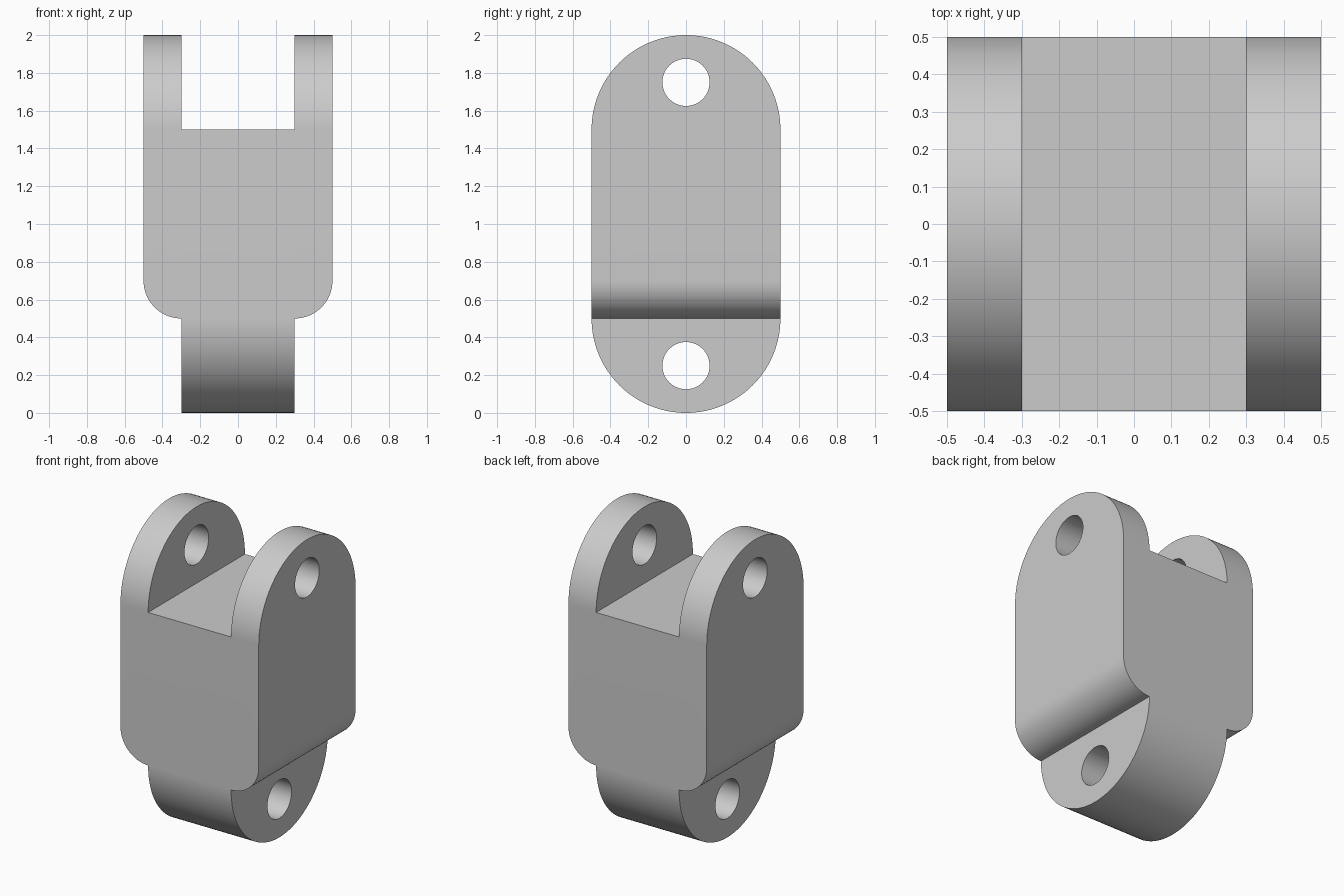
import bpy
import bmesh
from math import cos, sin, pi
from mathutils import Vector

cube = bpy.data.objects.get("Cube")
if cube:
    bpy.data.objects.remove(cube, do_unlink=True)

grey = bpy.data.materials.new("light grey")
grey.use_nodes = True
grey.diffuse_color = (0.6, 0.6, 0.6, 1)
grey.node_tree.nodes["Principled BSDF"].inputs["Base Color"].default_value = (0.6, 0.6, 0.6, 1)


def arc(cx, cz, radius, start, end, steps):
    """Points along a circular arc, both ends included."""
    angles = [start + (end - start) * i / steps for i in range(steps + 1)]
    return [(cx + radius * cos(a), cz + radius * sin(a)) for a in angles]


def prism(name, outline, axis, half):
    """Extrude an outline, drawn in (across, z), along the x or y axis."""
    bm = bmesh.new()
    place = (lambda u, z: (-half, u, z)) if axis == "x" else (lambda u, z: (u, -half, z))
    face = bm.faces.new([bm.verts.new(place(u, z)) for u, z in outline])
    ext = bmesh.ops.extrude_face_region(bm, geom=[face])
    shift = Vector((2 * half, 0, 0) if axis == "x" else (0, 2 * half, 0))
    bmesh.ops.translate(bm, vec=shift,
                        verts=[g for g in ext["geom"] if isinstance(g, bmesh.types.BMVert)])
    bmesh.ops.recalc_face_normals(bm, faces=bm.faces)
    mesh = bpy.data.meshes.new(name)
    bm.to_mesh(mesh)
    bm.free()
    mesh.materials.append(grey)
    obj = bpy.data.objects.new(name, mesh)
    bpy.context.collection.objects.link(obj)
    return obj


def carve(target, cutter, operation):
    """Apply a boolean and discard its helper."""
    mod = target.modifiers.new(operation, "BOOLEAN")
    mod.operation = operation
    mod.solver = "EXACT"
    mod.object = cutter
    bpy.context.view_layer.objects.active = target
    bpy.ops.object.modifier_apply(modifier=mod.name)
    bpy.data.objects.remove(cutter, do_unlink=True)


# Side silhouette: a slab with fully rounded ends
side = arc(0, 1.5, 0.5, 0, pi, 64) + arc(0, 0.5, 0.5, pi, 2 * pi, 64)
link = prism("clevis_link", side, "x", 0.6)

# Front silhouette: forked top, rounded shoulders, narrow bottom tongue
right_half = [(0.3, -0.1)] + arc(0.3, 0.7, 0.2, -pi / 2, 0, 24) + [(0.5, 2.1), (0.3, 2.1), (0.3, 1.5)]
left_half = [(-x, z) for x, z in reversed(right_half)]
carve(link, prism("front_shape", right_half + left_half, "y", 0.6), "INTERSECT")

# Pin holes through the fork and the tongue
for z in (0.25, 1.75):
    carve(link, prism("pin_hole", arc(0, z, 0.125, 0, 2 * pi, 48)[:-1], "x", 0.8), "DIFFERENCE")

# Smooth the curved walls, keep the edges crisp
bpy.ops.object.select_all(action="DESELECT")
link.select_set(True)
bpy.context.view_layer.objects.active = link
bpy.ops.object.shade_smooth_by_angle(angle=pi / 6)
